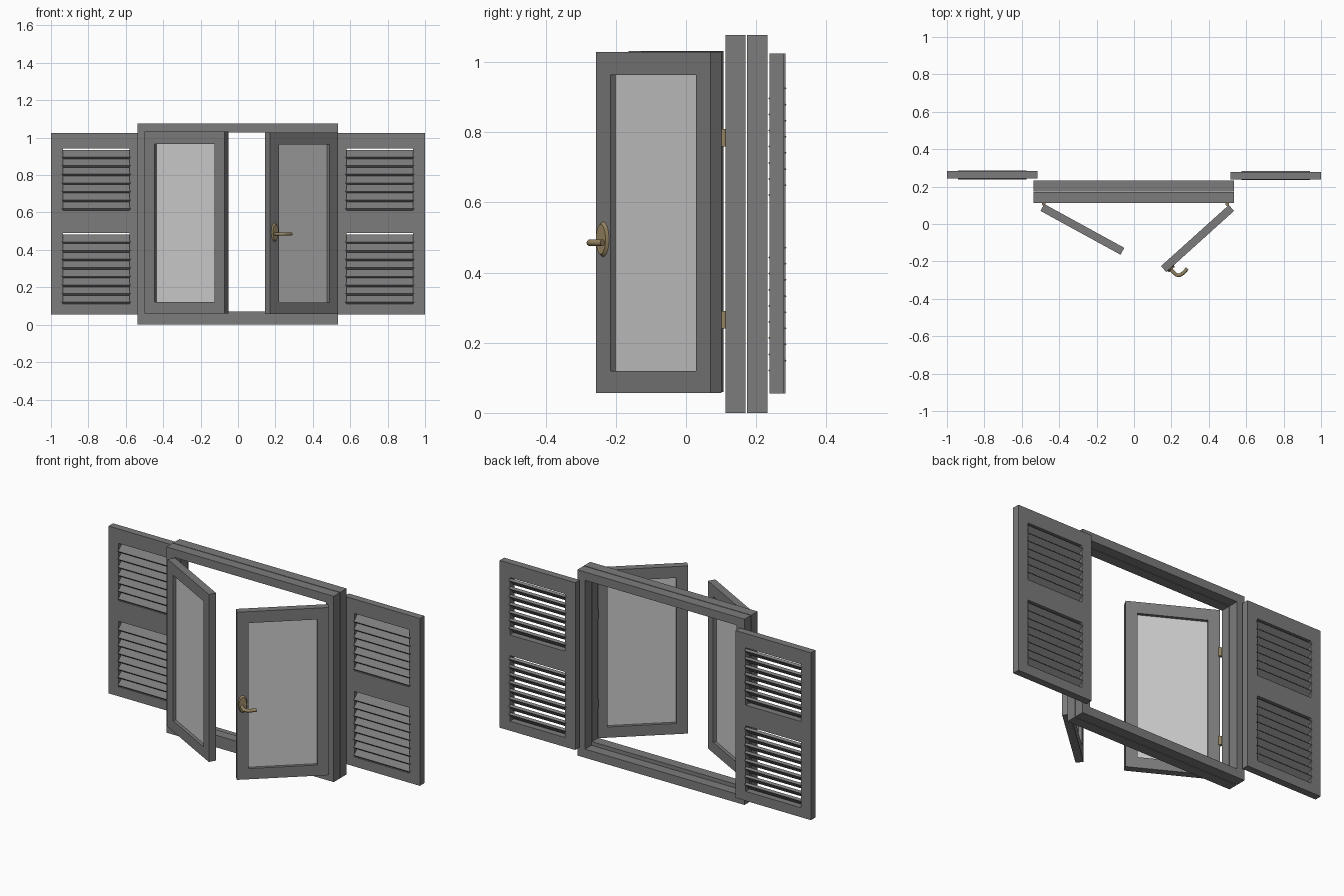
import bpy, bmesh, math
from mathutils import Matrix, Vector

cube = bpy.data.objects.get("Cube")
if cube:
    bpy.data.objects.remove(cube, do_unlink=True)


def material(name, rgb, rough=0.6):
    m = bpy.data.materials.new(name)
    m.use_nodes = True
    m.diffuse_color = (*rgb, 1)
    shader = m.node_tree.nodes["Principled BSDF"]
    shader.inputs["Base Color"].default_value = (*rgb, 1)
    shader.inputs["Roughness"].default_value = rough
    return m


GREY = material("painted grey", (0.2, 0.2, 0.2))
PANE = material("pale glass", (0.6, 0.6, 0.6))
BRASS = material("aged brass", (0.30, 0.23, 0.12))


def add_box(bm, x0, x1, y0, y1, z0, z1, tilt=0):
    """Box between limits, optionally tilted about its own long x axis."""
    mid = Vector(((x0 + x1) / 2, (y0 + y1) / 2, (z0 + z1) / 2))
    size = Matrix.Diagonal((x1 - x0, y1 - y0, z1 - z0, 1))
    turn = Matrix.Rotation(tilt, 4, "X")
    bmesh.ops.create_cube(bm, size=1, matrix=Matrix.Translation(mid) @ turn @ size)


def finish(name, bm, mat, loc=(0, 0, 0), angle=0):
    me = bpy.data.meshes.new(name)
    bm.to_mesh(me)
    bm.free()
    me.materials.append(mat)
    ob = bpy.data.objects.new(name, me)
    ob.location = loc
    ob.rotation_euler.z = angle
    bpy.context.collection.objects.link(ob)
    return ob


def smooth(ob):
    bpy.ops.object.select_all(action="DESELECT")
    ob.select_set(True)
    bpy.context.view_layer.objects.active = ob
    bpy.ops.object.shade_smooth_by_angle()


def add_frame(bm, x0, x1, y0, y1, z0, z1, side, bottom, top):
    """Two full-height stiles with rails between them."""
    add_box(bm, x0, x0 + side, y0, y1, z0, z1)
    add_box(bm, x1 - side, x1, y0, y1, z0, z1)
    add_box(bm, x0 + side, x1 - side, y0, y1, z0, z0 + bottom)
    add_box(bm, x0 + side, x1 - side, y0, y1, z1 - top, z1)


# Wall frame in two layers
for name, y0, y1, bottom in (("front_casing", 0.113, 0.17, 0.07),
                             ("back_casing", 0.174, 0.232, 0.05)):
    bm = bmesh.new()
    add_frame(bm, -0.538, 0.535, y0, y1, 0, 1.077, 0.05, bottom, 0.048)
    finish(name, bm, GREY)

# Louvred shutters
PITCH = 0.046
for side, x0, x1, y0 in (("right", -1.0, -0.515, 0.242), ("left", 0.515, 1.0, 0.238)):
    y1 = y0 + 0.041
    bm = bmesh.new()
    add_frame(bm, x0, x1, y0, y1, 0.055, 1.025, 0.065, 0.055, 0.083)
    add_box(bm, x0 + 0.065, x1 - 0.065, y0, y1, 0.49, 0.61)
    finish(side + "_shutter_frame", bm, GREY)
    bm = bmesh.new()
    yc = (y0 + y1) / 2
    for start, count in ((0.11, 8), (0.61, 7)):
        for i in range(count):
            zc = start + 0.025 + i * PITCH
            add_box(bm, x0 + 0.06, x1 - 0.06, yc - 0.007, yc + 0.007,
                    zc - 0.027, zc + 0.027, tilt=-math.pi / 4)
    finish(side + "_shutter_slats", bm, GREY)

# Opened sashes, placed by the front corner on the hinge side
LENGTH, THICK = 0.488, 0.042
LEFT_LOC, LEFT_ANGLE = (0.535, 0.07, 0), math.radians(42)
for side, loc, angle, x0, z0 in (
        ("right", (-0.5, 0.07, 0), math.radians(-28.7), 0, 0.06),
        ("left", LEFT_LOC, LEFT_ANGLE, -LENGTH, 0.057)):
    x1, z1 = x0 + LENGTH, z0 + 0.972
    bm = bmesh.new()
    add_frame(bm, x0, x1, 0, THICK, z0, z1, 0.062, 0.062, 0.066)
    finish(side + "_sash", bm, GREY, loc, angle)
    bm = bmesh.new()
    add_box(bm, x0 + 0.06, x1 - 0.06, 0.018, 0.024, z0 + 0.06, z1 - 0.064)
    finish(side + "_pane", bm, PANE, loc, angle)

# Hinge knuckles
for side, x in (("right", -0.482), ("left", 0.498)):
    bm = bmesh.new()
    for z in (0.265, 0.785):
        bmesh.ops.create_cone(bm, cap_ends=True, segments=16, radius1=0.01, radius2=0.01,
                              depth=0.05, matrix=Matrix.Translation((x, 0.107, z)))
    smooth(finish(side + "_hinges", bm, BRASS))

# Oval handle plate on the free stile
bm = bmesh.new()
place = Matrix.Translation((-LENGTH + 0.031, -0.005, 0.495))
shape = Matrix.Diagonal((0.024, 1, 0.05, 1)) @ Matrix.Rotation(math.pi / 2, 4, "X")
bmesh.ops.create_cone(bm, cap_ends=True, segments=32, radius1=1, radius2=0.85,
                      depth=0.01, matrix=place @ shape)
smooth(finish("handle_plate", bm, BRASS, LEFT_LOC, LEFT_ANGLE))

# Curved lever
curve = bpy.data.curves.new("handle_lever", "CURVE")
curve.dimensions = "3D"
curve.bevel_depth = 0.0095
curve.bevel_resolution = 3
curve.resolution_u = 6
curve.use_fill_caps = True
path = ((0.19, -0.235), (0.215, -0.262), (0.237, -0.274), (0.26, -0.264), (0.285, -0.238))
spline = curve.splines.new("BEZIER")
spline.bezier_points.add(len(path) - 1)
for p, (x, y) in zip(spline.bezier_points, path):
    p.co = (x, y, 0.485)
    p.handle_left_type = p.handle_right_type = "AUTO"
curve.materials.append(BRASS)
bpy.context.collection.objects.link(bpy.data.objects.new("handle_lever", curve))
